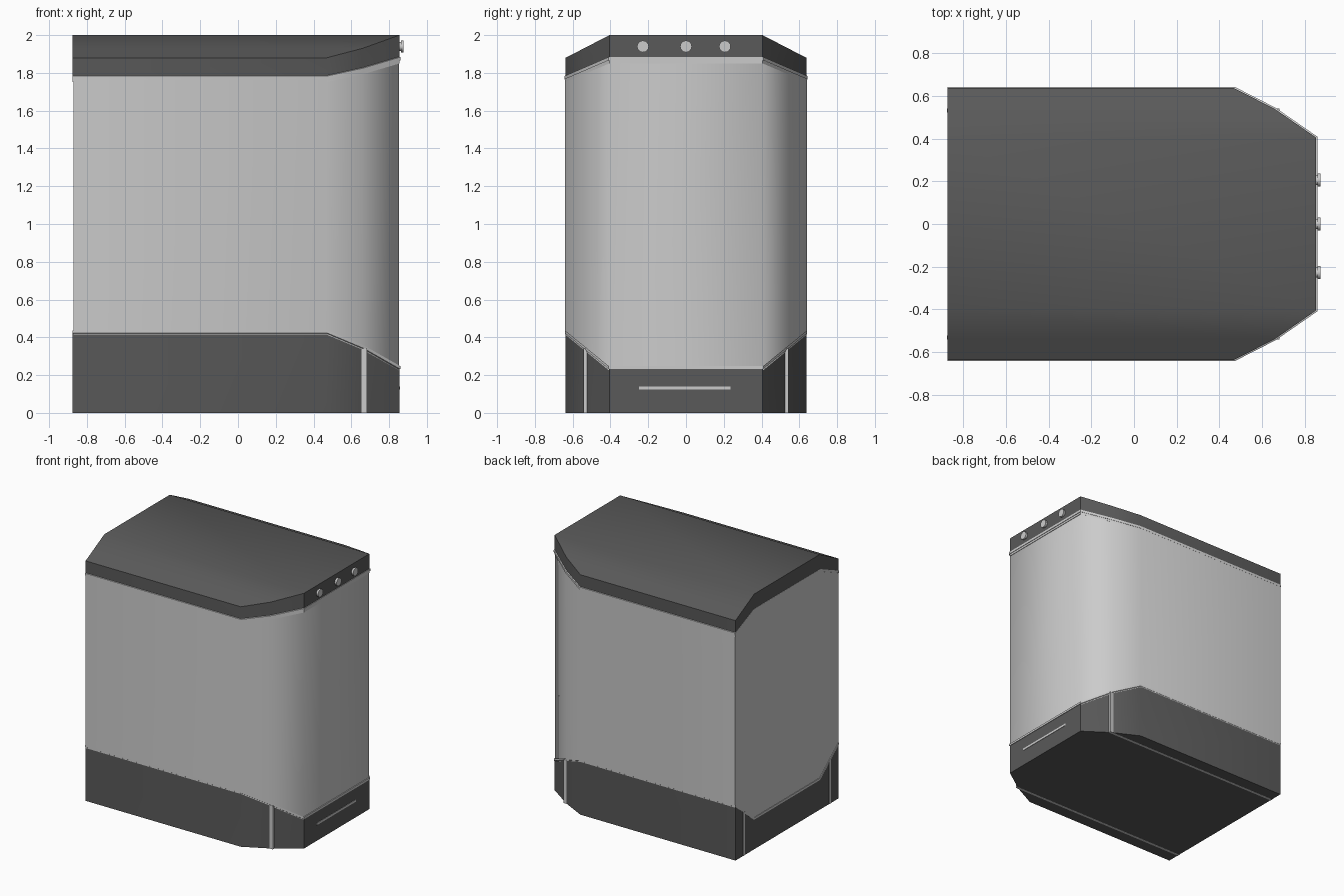
import bpy, math

if "Cube" in bpy.data.objects:
    bpy.data.objects.remove(bpy.data.objects["Cube"])

# Footprint stations: (y, right end x); the left end is straight
HALF = [(0.405, 0.855), (0.54, 0.66), (0.637, 0.47)]
STATIONS = [(-y, x) for y, x in reversed(HALF)] + HALF
LEFT = -0.875

dark = bpy.data.materials.new("dark_grey")
dark.diffuse_color = (0.1, 0.1, 0.1, 1)
dark.use_nodes = True
dark.node_tree.nodes["Principled BSDF"].inputs["Base Color"].default_value = dark.diffuse_color


def height(y, mid, side):
    """Level flat in the middle, sloping linearly towards both long sides."""
    t = max(0, (abs(y) - 0.405) / (0.637 - 0.405))
    return mid + (side - mid) * t


def hull(name, low, high, grow=0.0, angle=30, mat=None, closed=True, left_grow=None):
    """Slice of the cabinet between two bent levels, each (middle z, side z)."""
    lg = grow if left_grow is None else left_grow
    verts, faces = [], []
    for y, xr in STATIONS:
        yy = y + math.copysign(grow, y)
        zb, zt = height(y, *low), height(y, *high)
        verts += [(LEFT - lg, yy, zb), (xr + grow, yy, zb),
                  (xr + grow, yy, zt), (LEFT - lg, yy, zt)]
    for i in range(len(STATIONS) - 1):
        for j in (range(4) if closed else (1, 3)):
            k, a = (j + 1) % 4, 4 * i
            faces.append((a + j, a + 4 + j, a + 4 + k, a + k))
    n = len(verts)
    faces += [(0, 1, 2, 3), (n - 1, n - 2, n - 3, n - 4)]
    me = bpy.data.meshes.new(name)
    me.from_pydata(verts, [], faces)
    me.shade_smooth()
    me.set_sharp_from_angle(angle=math.radians(angle))
    ob = bpy.data.objects.new(name, me)
    bpy.context.collection.objects.link(ob)
    if mat:
        me.materials.append(mat)
    return ob


def box(name, lo, hi):
    bpy.ops.mesh.primitive_cube_add(size=1, location=[(a + b) / 2 for a, b in zip(lo, hi)])
    ob = bpy.context.object
    ob.name = name
    ob.scale = [b - a for a, b in zip(lo, hi)]
    return ob


def disc(name, x0, x1, y, z, r):
    bpy.ops.mesh.primitive_cylinder_add(vertices=16, radius=r, depth=x1 - x0,
                                        location=((x0 + x1) / 2, y, z),
                                        rotation=(0, math.pi / 2, 0))
    bpy.context.object.name = name
    bpy.ops.object.shade_smooth_by_angle(angle=math.radians(30))


# Main volumes
hull("base", (0, 0), (0.235, 0.425), mat=dark)
hull("body", (0.225, 0.415), (1.87, 1.77), grow=-0.003, angle=60, closed=False)
hull("lid", (1.88, 1.78), (2.0, 1.88), mat=dark)

# Light trim bands between the volumes
hull("lower_trim", (0.232, 0.422), (0.248, 0.437), grow=0.004, left_grow=0.001)
hull("upper_trim", (1.866, 1.766), (1.884, 1.784), grow=0.005, left_grow=0.001)
hull("upper_trim_lip", (1.85, 1.752), (1.867, 1.767), grow=0.001, left_grow=0)

# Light plates running lengthwise through the base
for side, label in ((-1, "front"), (1, "back")):
    y0, y1 = sorted((side * 0.523, side * 0.543))
    box(label + "_base_plate", (LEFT - 0.002, y0, -0.0005), (0.682, y1, 0.34))

# Slot on the right end of the base
box("base_slot", (0.845, -0.25, 0.124), (0.858, 0.235, 0.14))

# Three knobs on the right end of the lid
for i, y in enumerate((-0.228, 0.0, 0.206)):
    disc(f"knob_stem_{i}", 0.845, 0.866, y, 1.94, 0.024)
    disc(f"knob_head_{i}", 0.862, 0.876, y, 1.94, 0.031)
